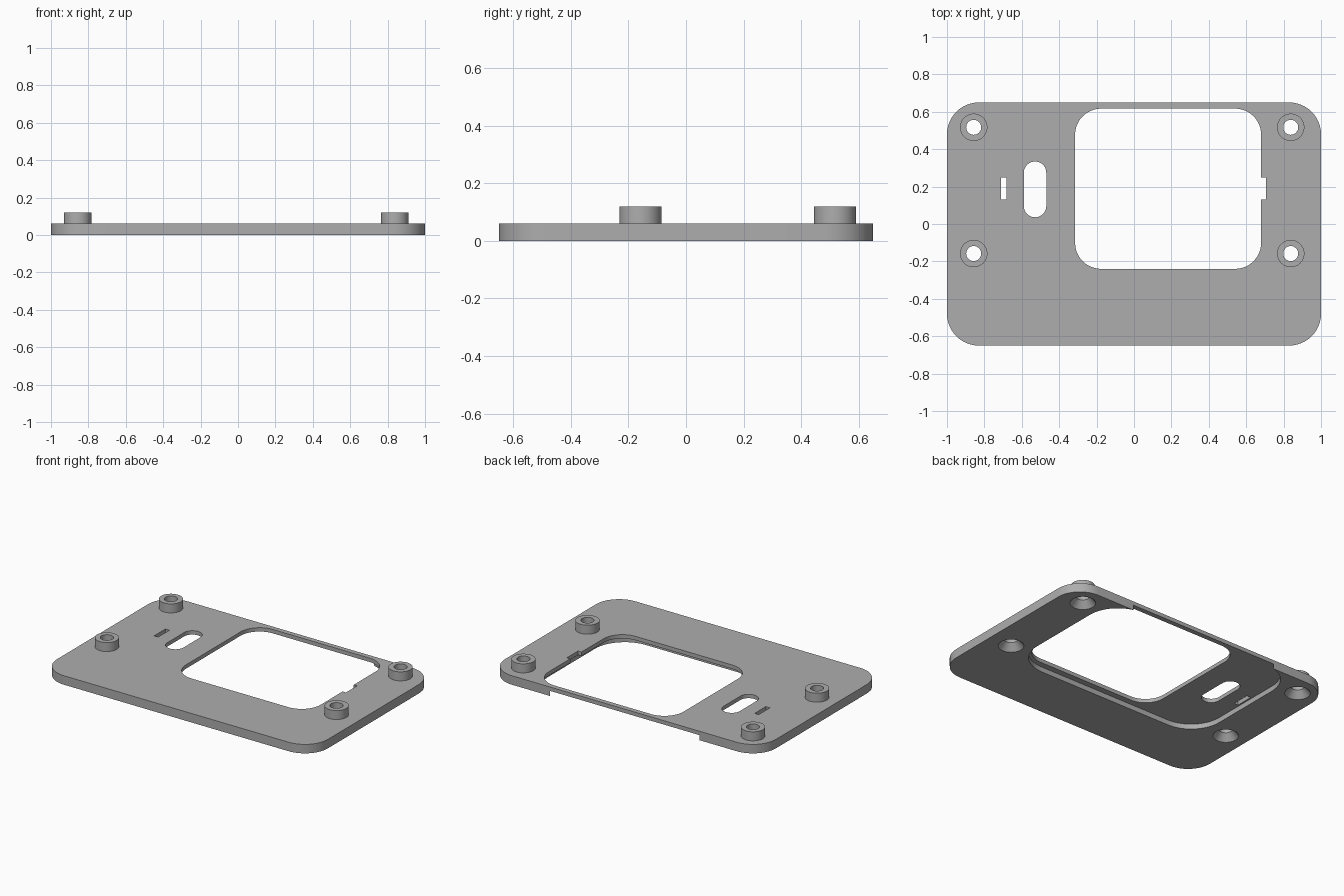
import bpy, bmesh, math
from mathutils import Vector

if "Cube" in bpy.data.objects:
    bpy.data.objects.remove(bpy.data.objects["Cube"])

grey = bpy.data.materials.new("plain grey")
grey.diffuse_color = (0.42, 0.42, 0.42, 1)
grey.use_nodes = True
grey.node_tree.nodes["Principled BSDF"].inputs["Base Color"].default_value = grey.diffuse_color


def rounded(x0, x1, y0, y1, r, n=12):
    """Counter-clockwise rounded rectangle outline."""
    pts = []
    corners = [(x1 - r, y1 - r), (x0 + r, y1 - r), (x0 + r, y0 + r), (x1 - r, y0 + r)]
    for k, (cx, cy) in enumerate(corners):
        for i in range(n + 1):
            a = math.pi / 2 * (k + i / n)
            pts.append((cx + r * math.cos(a), cy + r * math.sin(a)))
    return pts


def prism(name, pts, z0, z1):
    """Extrude an outline between two heights."""
    bm = bmesh.new()
    face = bm.faces.new([bm.verts.new((x, y, z0)) for x, y in pts])
    ext = bmesh.ops.extrude_face_region(bm, geom=[face])
    top = [v for v in ext["geom"] if isinstance(v, bmesh.types.BMVert)]
    bmesh.ops.translate(bm, verts=top, vec=Vector((0, 0, z1 - z0)))
    bmesh.ops.remove_doubles(bm, verts=bm.verts, dist=1e-5)
    return finish(name, bm)


def cone(name, x, y, r0, r1, z0, z1):
    """Cylinder or truncated cone standing at x, y."""
    bm = bmesh.new()
    bmesh.ops.create_cone(bm, cap_ends=True, segments=48, radius1=r0, radius2=r1, depth=z1 - z0)
    bmesh.ops.translate(bm, verts=bm.verts, vec=Vector((x, y, (z0 + z1) / 2)))
    return finish(name, bm)


def finish(name, bm):
    bmesh.ops.recalc_face_normals(bm, faces=bm.faces)
    mesh = bpy.data.meshes.new(name)
    bm.to_mesh(mesh)
    bm.free()
    mesh.materials.append(grey)
    obj = bpy.data.objects.new(name, mesh)
    bpy.context.collection.objects.link(obj)
    return obj


def combine(obj, other, operation):
    """Apply a boolean and remove the helper."""
    bpy.context.view_layer.objects.active = obj
    mod = obj.modifiers.new("boolean", 'BOOLEAN')
    mod.operation = operation
    mod.solver = 'EXACT'
    mod.object = other
    bpy.ops.object.modifier_apply(modifier=mod.name)
    bpy.data.objects.remove(other, do_unlink=True)


# Base plate
plate = prism("mounting_plate", rounded(-1, 1, -0.65, 0.65, 0.17), 0, 0.06)

# Underside pocket, running out through the back edge
combine(plate, prism("pocket", rounded(-0.722, 0.714, -0.28, 0.657, 0.22), -0.1, 0.034), 'DIFFERENCE')

# Window, clip notch, long slot and clip slot
openings = [
    ("window", rounded(-0.315, 0.68, -0.24, 0.617, 0.14)),
    ("notch", [(0.6, 0.131), (0.705, 0.131), (0.705, 0.249), (0.6, 0.249)]),
    ("long_slot", rounded(-0.589, -0.469, 0.036, 0.334, 0.0598)),
    ("clip_slot", [(-0.711, 0.131), (-0.681, 0.131), (-0.681, 0.249), (-0.711, 0.249)]),
]
for name, outline in openings:
    combine(plate, prism(name, outline, -0.1, 0.2), 'DIFFERENCE')

# Four bosses with countersunk screw holes
for x in (-0.857, 0.838):
    for y in (-0.158, 0.517):
        combine(plate, cone("boss", x, y, 0.073, 0.073, 0.04, 0.12), 'UNION')
        combine(plate, cone("hole", x, y, 0.04, 0.04, -0.1, 0.2), 'DIFFERENCE')
        combine(plate, cone("countersink", x, y, 0.086, 0.04, -0.01, 0.045), 'DIFFERENCE')

# Smooth curved walls, sharp rims
bpy.ops.object.select_all(action='DESELECT')
plate.select_set(True)
bpy.context.view_layer.objects.active = plate
bpy.ops.object.shade_smooth_by_angle(angle=math.radians(30))
